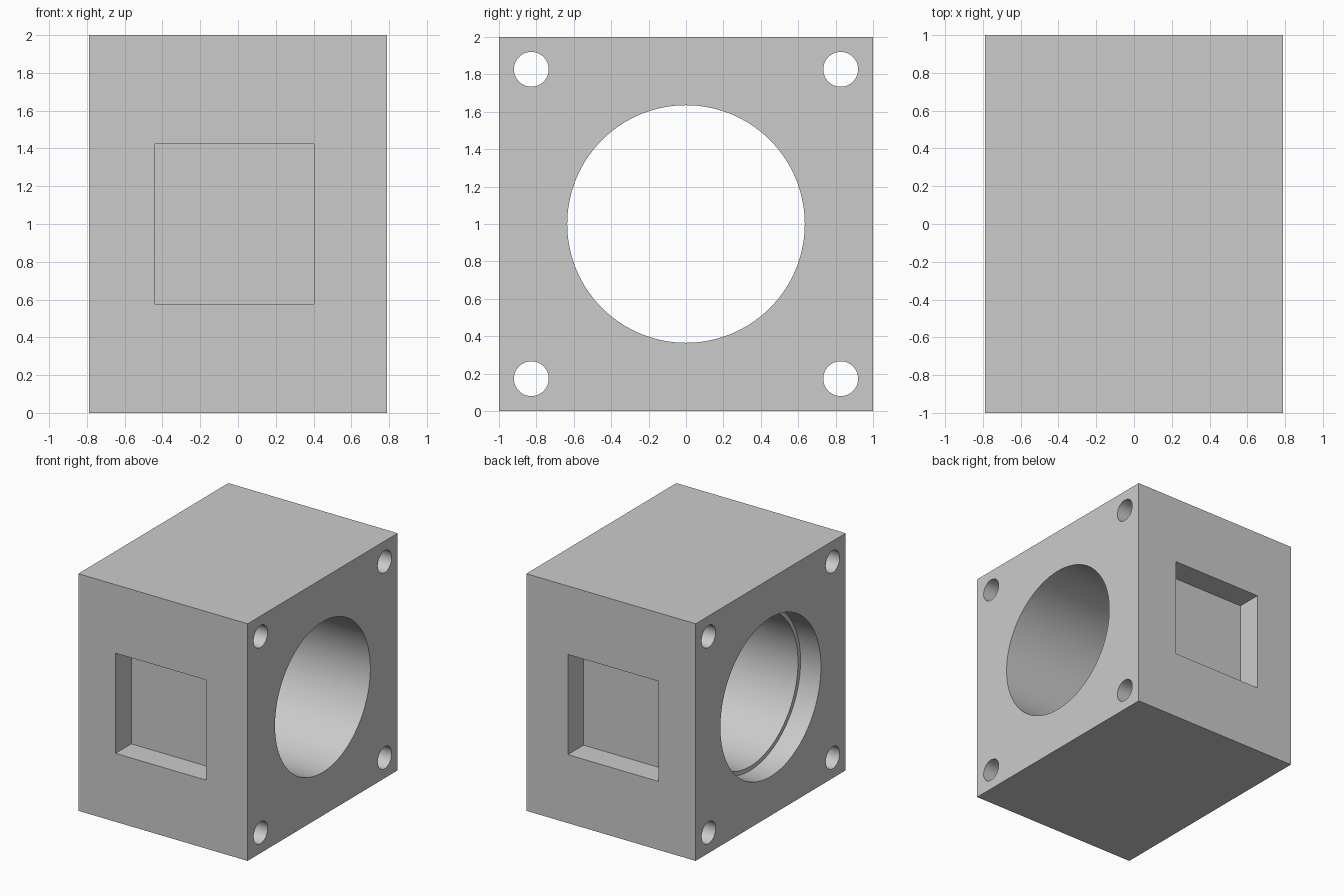
import bpy
import math

W, D, H = 1.58, 2.0, 2.0          # block size
MID = H / 2                       # bore axis height
BORE, LEDGE, LEDGE_DEPTH = 0.635, 0.67, 0.19
HOLE, HOLE_OFFSET = 0.093, 0.827
POCKET, POCKET_X, POCKET_DEPTH = 0.845, -0.02, 0.21

default = bpy.data.objects.get("Cube")
if default:
    bpy.data.objects.remove(default, do_unlink=True)

grey = bpy.data.materials.new("plain grey")
grey.use_nodes = True
colour = (0.6, 0.6, 0.6, 1)
grey.diffuse_color = colour
grey.node_tree.nodes["Principled BSDF"].inputs["Base Color"].default_value = colour


def box(name, size, centre):
    bpy.ops.mesh.primitive_cube_add(size=1, location=centre)
    ob = bpy.context.object
    ob.name = name
    ob.scale = size
    bpy.ops.object.transform_apply(location=True, rotation=True, scale=True)
    ob.data.materials.append(grey)
    return ob


def rod(name, radius, x0, x1, y, z, sides):
    """Cylinder lying along x from x0 to x1."""
    bpy.ops.mesh.primitive_cylinder_add(
        vertices=sides, radius=radius, depth=x1 - x0,
        location=((x0 + x1) / 2, y, z), rotation=(0, math.pi / 2, 0))
    ob = bpy.context.object
    ob.name = name
    bpy.ops.object.transform_apply(location=True, rotation=True, scale=True)
    ob.data.materials.append(grey)
    return ob


block = box("housing_block", (W, D, H), (0, 0, MID))
cutters = []

# Main bore, with a wider shallow seat on the right-hand (-x) face
cutters.append(rod("bore_cutter", BORE, -W, W, 0, MID, 128))
cutters.append(rod("seat_cutter", LEDGE, -W, -W / 2 + LEDGE_DEPTH, 0, MID, 128))

# Four corner bolt holes and the square pockets in front and back
for sy in (-1, 1):
    for sz in (-1, 1):
        cutters.append(rod("bolt_hole_cutter", HOLE, -W, W,
                           sy * HOLE_OFFSET, MID + sz * HOLE_OFFSET, 64))
    cutters.append(box("pocket_cutter", (POCKET, POCKET_DEPTH * 2, POCKET),
                       (POCKET_X, sy * D / 2, MID)))

# Cut everything out of the block, then discard the cutters
bpy.ops.object.select_all(action='DESELECT')
bpy.context.view_layer.objects.active = block
block.select_set(True)
for cutter in cutters:
    mod = block.modifiers.new("cut", 'BOOLEAN')
    mod.operation = 'DIFFERENCE'
    mod.solver = 'EXACT'
    mod.object = cutter
    bpy.ops.object.modifier_apply(modifier=mod.name)
for cutter in cutters:
    bpy.data.objects.remove(cutter, do_unlink=True)

bpy.ops.object.shade_smooth_by_angle(angle=math.radians(30))
